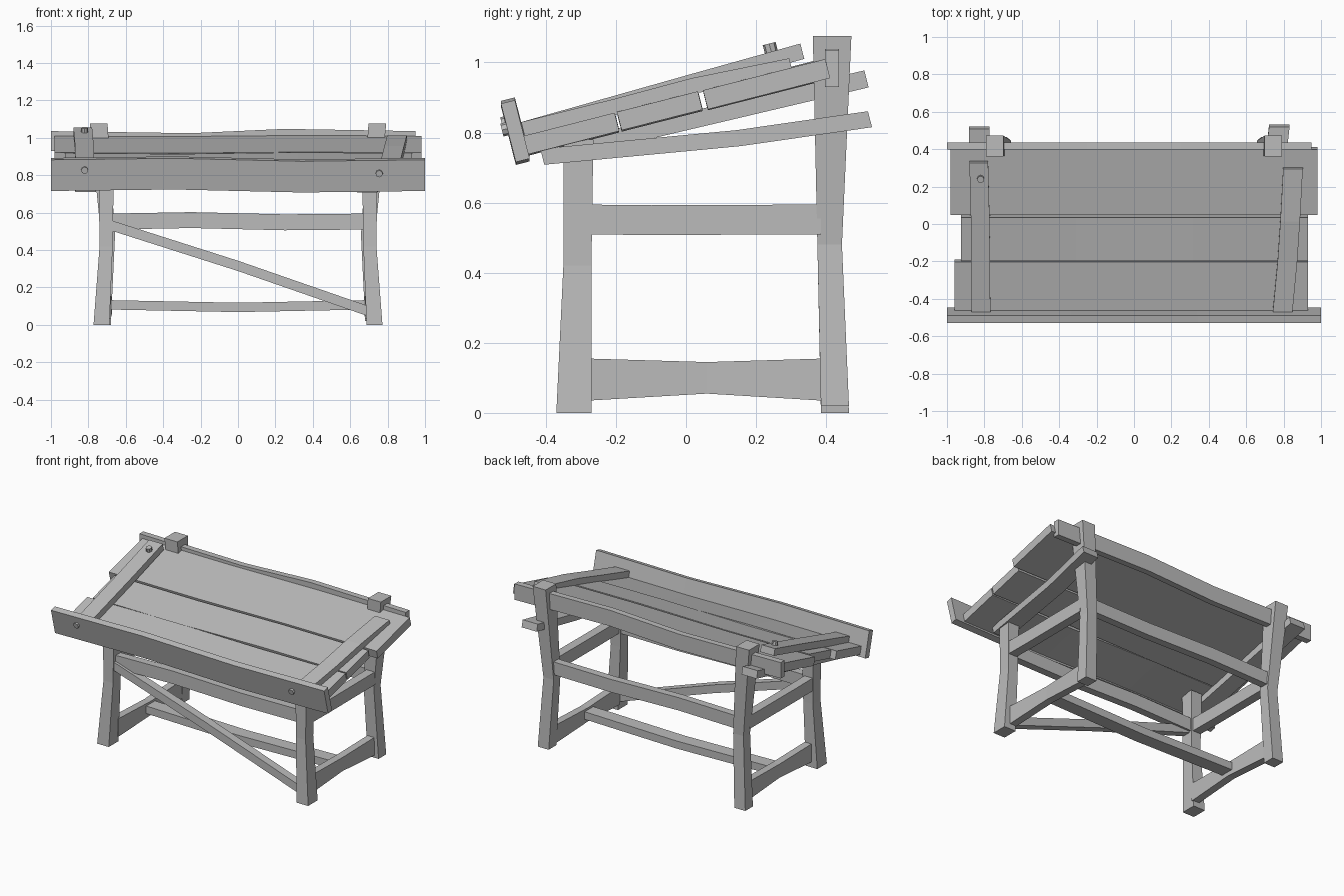
import bpy, bmesh, math
from mathutils import Vector

cube = bpy.data.objects.get("Cube")
if cube:
    bpy.data.objects.remove(cube, do_unlink=True)

wood = bpy.data.materials.new("grey_wood")
wood.use_nodes = True
GREY = (0.5, 0.5, 0.5, 1)
wood.diffuse_color = GREY
wood.node_tree.nodes["Principled BSDF"].inputs["Base Color"].default_value = GREY

TILT = math.radians(14.3)
X, Y, Z = Vector((1, 0, 0)), Vector((0, 1, 0)), Vector((0, 0, 1))
ALONG = Vector((0, math.cos(TILT), math.sin(TILT)))    # up the sloping top
NORMAL = Vector((0, -math.sin(TILT), math.cos(TILT)))  # out of the sloping top


def finish(name, bm):
    bmesh.ops.recalc_face_normals(bm, faces=bm.faces)
    mesh = bpy.data.meshes.new(name)
    bm.to_mesh(mesh)
    bm.free()
    mesh.materials.append(wood)
    obj = bpy.data.objects.new(name, mesh)
    bpy.context.collection.objects.link(obj)
    return obj


def beam(name, path, u, v, w, h):
    """Hewn beam: a w by h rectangle, spanned by u and v, lofted along the path.
    A path point may carry its own width and height after x, y, z."""
    bm = bmesh.new()
    rings = []
    for p in path:
        c = Vector(p[:3])
        a, b = p[3:] or (w, h)
        rings.append([bm.verts.new(c + u * (a / 2 * i) + v * (b / 2 * j))
                      for i, j in ((-1, -1), (1, -1), (1, 1), (-1, 1))])
    for r, s in zip(rings, rings[1:]):
        for k in range(4):
            n = (k + 1) % 4
            bm.faces.new((r[k], r[n], s[n], s[k]))
    bm.faces.new(rings[0])
    bm.faces.new(rings[-1])
    return finish(name, bm)


def peg(name, centre, axis, radius, length):
    bm = bmesh.new()
    bmesh.ops.create_cone(bm, cap_ends=True, segments=8, radius1=radius,
                          radius2=radius, depth=length)
    obj = finish(name, bm)
    obj.rotation_euler = Z.rotation_difference(axis).to_euler()
    obj.location = centre


# Legs, bowed inward at mid height
for side, s in (("left", 1), ("right", -1)):
    beam("front_leg_" + side,
         [(s * 0.73, -0.32, 0, 0.085, 0.1), (s * 0.705, -0.31, 0.42, 0.07, 0.08),
          (s * 0.705, -0.307, 0.78, 0.08, 0.085)], X, Y, 0.08, 0.08)
    beam("back_leg_" + side,
         [(s * 0.72, 0.425, 0.01 + s * 0.01, 0.08, 0.08), (s * 0.695, 0.41, 0.48, 0.075, 0.07),
          (s * 0.745, 0.417, 1.075, 0.095, 0.11)], X, Y, 0.08, 0.08)
    # Side stretchers
    beam("upper_side_stretcher_" + side,
         [(s * 0.71, -0.295, 0.552), (s * 0.71, -0.1, 0.55), (s * 0.71, 0.385, 0.552)],
         X, Z, 0.06, 0.085)
    beam("lower_side_stretcher_" + side,
         [(s * 0.705, -0.28, 0.095, 0.05, 0.12), (s * 0.70, 0.06, 0.1, 0.05, 0.09),
          (s * 0.705, 0.39, 0.095, 0.05, 0.12)], X, Z, 0.05, 0.1)

# Long stretchers and the diagonal front brace
for name, y in (("front", -0.3), ("back", 0.41)):
    beam(name + "_stretcher",
         [(-0.68, y, 0.552), (-0.25, y, 0.56), (0.25, y, 0.548), (0.68, y, 0.552)],
         Y, Z, 0.05, 0.085)
beam("centre_stretcher", [(-0.7, 0.05, 0.107), (0, 0.05, 0.093), (0.7, 0.05, 0.107)],
     Y, Z, 0.09, 0.05)
beam("diagonal_brace", [(-0.69, -0.315, 0.535), (0, -0.32, 0.315), (0.72, -0.315, 0.065)],
     Y, Z, 0.055, 0.055)

# Bearers under the top
beam("bearer_right", [(-0.815, -0.41, 0.735), (-0.827, 0.515, 0.953)],
     X, NORMAL, 0.11, 0.05)
beam("bearer_left", [(0.69, -0.41, 0.731), (0.735, 0.15, 0.784), (0.777, 0.525, 0.838)],
     X, NORMAL, 0.11, 0.047)


# Sloping planks, slightly wavy along their length
def plank(name, x0, x1, y, z, depth, thick, wave):
    span = x1 - x0
    beam(name, [(x0, y, z), (x0 + span * 0.33, y, z + wave),
                (x0 + span * 0.67, y, z - wave), (x1, y, z)],
         ALONG, NORMAL, depth, thick)


plank("front_plank", -0.96, 0.93, -0.328, 0.797, 0.27, 0.054, 0.004)
plank("middle_plank", -0.925, 0.93, -0.075, 0.862, 0.238, 0.054, -0.004)
plank("back_plank", -0.98, 0.98, 0.23, 0.938, 0.36, 0.056, -0.003)
plank("front_lip", -1, 1, -0.487, 0.804, 0.041, 0.172, 0.008)
beam("back_rail", [(-1, 0.417, 0.983), (-0.25, 0.417, 0.972), (0.25, 0.417, 0.995),
                   (0.95, 0.417, 0.983)], Y, Z, 0.04, 0.105)

# Battens across the top, with pegs
beam("batten_right", [(-0.818, -0.465, 0.808), (-0.822, 0.02, 0.945), (-0.83, 0.332, 1.032)],
     X, NORMAL, 0.1, 0.045)
beam("batten_left", [(0.795, -0.465, 0.808), (0.82, -0.2, 0.874), (0.835, 0.02, 0.933),
                     (0.85, 0.3, 0.99)], X, NORMAL, 0.105, 0.045)
peg("batten_peg", (-0.82, 0.246, 1.02), NORMAL, 0.019, 0.07)
peg("lip_peg_right", (-0.82, -0.506, 0.83), ALONG, 0.019, 0.04)
peg("lip_peg_left", (0.755, -0.506, 0.812), ALONG, 0.019, 0.04)
